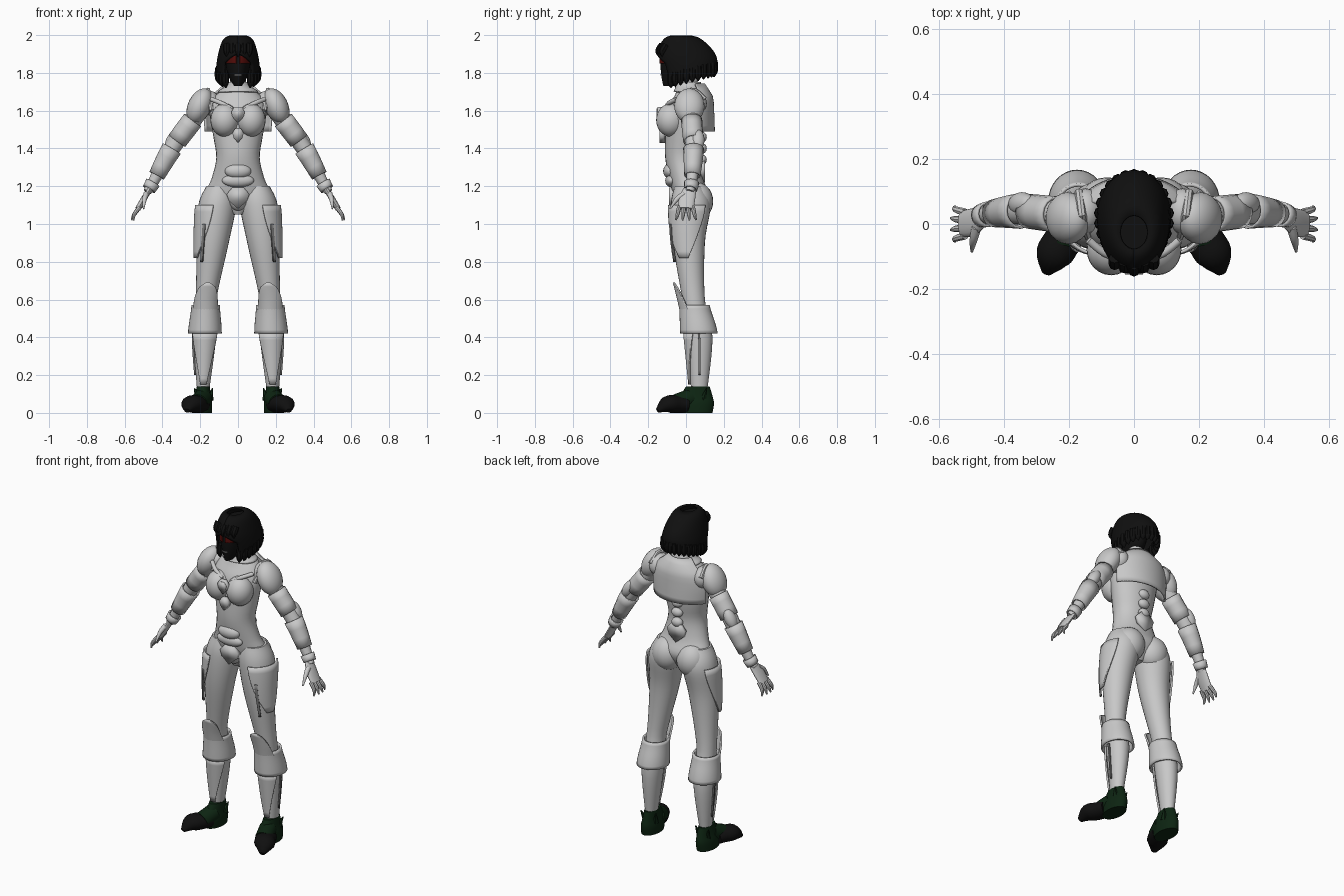
import bpy, bmesh
from math import sin, cos, radians, sqrt
from mathutils import Vector, Matrix

cube = bpy.data.objects.get("Cube")
if cube:
    bpy.data.objects.remove(cube, do_unlink=True)


def material(name, *rgb):
    mat = bpy.data.materials.new(name)
    mat.use_nodes = True
    mat.diffuse_color = (*rgb, 1)
    mat.node_tree.nodes["Principled BSDF"].inputs["Base Color"].default_value = (*rgb, 1)
    return mat


ARMOUR = material("armour_grey", .58, .58, .58)
GROOVE = material("groove_grey", .2, .2, .2)
BLACK = material("hair_black", .005, .005, .005)
GREEN = material("boot_green", .004, .018, .006)
RED = material("eye_red", .09, .004, .003)


def finish(name, bm, mat, mirror=False, thick=0):
    """Turn a bmesh into a smooth shaded object, optionally solidified and mirrored."""
    bmesh.ops.recalc_face_normals(bm, faces=bm.faces)
    mesh = bpy.data.meshes.new(name)
    bm.to_mesh(mesh)
    bm.free()
    mesh.materials.append(mat)
    mesh.shade_smooth()
    mesh.set_sharp_from_angle(angle=radians(40))
    obj = bpy.data.objects.new(name, mesh)
    bpy.context.scene.collection.objects.link(obj)
    if thick:
        solid = obj.modifiers.new("Thickness", 'SOLIDIFY')
        solid.thickness = thick
        solid.offset = 0
    if mirror:
        obj.modifiers.new("Mirror", 'MIRROR')


def spline(*rows, steps=4):
    """Pass a smooth curve through rows of numbers."""
    rows = [Vector(row) for row in rows]
    padded = [rows[0], *rows, rows[-1]]
    curve = []
    for a, b, c, d in zip(padded, padded[1:], padded[2:], padded[3:]):
        for step in range(steps):
            t = step / steps
            curve.append(b + .5 * t * (c - a + t * (2*a - 5*b + 4*c - d + t * (3*(b - c) + d - a))))
    return curve + [rows[-1]]


def skin(name, rings, mat, closed=True, **options):
    """Bridge rings of points; closed rings without thickness get end caps."""
    bm = bmesh.new()
    loops = [[bm.verts.new(point) for point in ring] for ring in rings]
    count = len(loops[0])
    for low, high in zip(loops, loops[1:]):
        for i in range(count if closed else count - 1):
            j = (i + 1) % count
            bm.faces.new((low[i], low[j], high[j], high[i]))
    if closed and not options.get("thick"):
        bm.faces.new(loops[0])
        bm.faces.new(loops[-1])
    finish(name, bm, mat, **options)


def midline(z):
    return 0


def leg_line(z):
    """Sideways position of the leg axis, bent at the knee."""
    return .17 - (z - .6) * (.12 if z > .6 else .03)


def ellipse(row, centre, angles, slant=0):
    """Level ellipse from height, half width, front and back."""
    z, half, front, back = row
    middle, depth = (front + back) / 2, (back - front) / 2
    return [(centre(z) + half * cos(a), middle + depth * sin(a), z + slant * depth * sin(a)) for a in angles]


def turn(count):
    return [radians(360 * i / count) for i in range(count)]


def column(name, profile, mat=ARMOUR, centre=midline, **options):
    skin(name, [ellipse(row, centre, turn(28)) for row in profile], mat, **options)


def section(profile, z):
    """Profile row at a height; profiles run from top to bottom."""
    for upper, lower in zip(profile, profile[1:]):
        if lower[0] <= z:
            return upper.lerp(lower, (upper[0] - z) / (upper[0] - lower[0]))
    return profile[-1].copy()


def wrap(name, profile, top, bottom, grow, flare=0, facing=-90, span=None, mat=ARMOUR,
         centre=midline, steps=8, slant=midline, thick=.01, **options):
    """Shell that follows a profile, covering an arc that may vary from top to bottom."""
    rings = []
    for i in range(steps + 1):
        t = i / steps
        extra = grow + flare * t
        row = section(profile, top + (bottom - top) * t) + Vector((0, extra, -extra, extra))
        angles = turn(32)
        if span:
            angles = [radians(facing + span(t) * (k / 16 - 1)) for k in range(33)]
        rings.append(ellipse(row, centre, angles, slant(t)))
    skin(name, rings, mat, closed=not span, thick=thick, **options)


def tube(name, path, mat=ARMOUR, sides=16, flat=1, grow=0, ref=(0, 1, 0), **options):
    """Sweep an ellipse along a path of x, y, z, radius."""
    rings = []
    for i, point in enumerate(path):
        axis = path[min(i + 1, len(path) - 1)].xyz - path[max(i - 1, 0)].xyz
        u = Vector(ref).cross(axis).normalized()
        v = axis.cross(u).normalized() * flat
        rings.append([point.xyz + (point.w + grow) * (u * cos(a) + v * sin(a)) for a in turn(sides)])
    skin(name, rings, mat, **options)


def ball(name, centre, radii, tilt=0, **options):
    bm = bmesh.new()
    bmesh.ops.create_uvsphere(bm, u_segments=24, v_segments=14, radius=1)
    bm.transform(Matrix.Translation(centre) @ Matrix.Rotation(radians(tilt), 4, 'Y')
                 @ Matrix.Diagonal((*radii, 1)))
    finish(name, bm, ARMOUR, **options)


def shield(name, y, z, width, height, thick=.02):
    """Upright plate with a pointed foot and a rounded top."""
    right = [(.8, -.3), (1, .3), (.5, .9)]
    outline = [(0, -1), *right, *[(-x, up) for x, up in reversed(right)]]
    bm = bmesh.new()
    bm.faces.new([bm.verts.new((x * width, y, z + up * height)) for x, up in outline])
    finish(name, bm, ARMOUR, thick=thick)


# Torso and neck
torso = spline((1.8, .04, -.03, .05), (1.73, .05, -.04, .07), (1.68, .12, -.06, .1), (1.6, .15, -.1, .1),
               (1.46, .13, -.11, .09), (1.35, .115, -.11, .075), (1.24, .14, -.09, .09),
               (1.16, .17, -.07, .12), (1.1, .11, -.05, .1), (1.05, .03, -.03, .06))
column("torso", torso)
ball("breast_plate", (.07, -.08, 1.55), (.076, .078, .088), mirror=True)
tube("collar_strap", spline((.14, -.05, 1.66, .012), (.09, -.09, 1.64, .012), (.03, -.11, 1.61, .01)), mirror=True)
shield("chest_diamond", -.14, 1.58, .036, .045)
shield("chest_diamond_inlay", -.152, 1.58, .027, .034, thick=.008)
shield("sternum_tip", -.125, 1.47, .03, .04, thick=.03)
wrap("neck_collar", torso, 1.75, 1.7, grow=.01)

# Abdomen, pelvis and buttocks
ball("belly_guard", (0, -.085, 1.28), (.07, .036, .04))
ball("belly_guard_lower", (0, -.08, 1.23), (.085, .03, .035))
shield("pelvis_guard", -.075, 1.14, .06, .06, thick=.03)
ball("pelvis_core", (0, -.04, 1.14), (.05, .045, .07))
ball("buttock", (.083, .058, 1.12), (.09, .086, .1), mirror=True)

# Back plate and spine
wrap("back_plate", torso, 1.74, 1.49, grow=.03, flare=.025, facing=90, span=lambda t: 65)
for i in range(3):
    ball("spine_segment", (0, .085, 1.34 + .06 * i), (.035, .025, .028))
shield("lumbar_plate", .09, 1.28, .06, .06)

# Legs and their guards
leg = spline((1.2, .07, -.06, .09), (1.1, .1, -.08, .13), (.9, .085, -.07, .1), (.6, .055, -.02, .1),
             (.4, .06, 0, .14), (.1, .03, .03, .11), steps=6)
on_leg = dict(centre=leg_line, mirror=True)
column("leg", leg, **on_leg)
wrap("thigh_guard", leg, 1.1, .82, grow=.012, facing=-20, span=lambda t: 60 - 45 * t * t, **on_leg)
wrap("thigh_groove", leg, 1, .8, grow=.018, facing=-60, span=lambda t: 4, mat=GROOVE, **on_leg)
wrap("knee_guard", leg, .69, .53, grow=.03, flare=-.015, span=lambda t: 5 + 60 * sqrt(t), **on_leg)
wrap("shin_cuff", leg, .57, .42, grow=.016, flare=.008, **on_leg)
wrap("shin_guard", leg, .42, .15, grow=.008, span=lambda t: 65 - 45 * t, **on_leg)
wrap("calf_groove", leg, .42, .2, grow=.004, facing=0, span=lambda t: 4, mat=GROOVE, **on_leg)

# Boots
heel = spline((.14, .035, 0, .125), (.09, .042, -.03, .14), (.05, .05, -.04, .148), (0, .05, -.03, .14))
column("boot_heel", heel, GREEN, **on_leg)
upright = dict(ref=(0, 0, 1), mirror=True)
tube("boot_instep", spline((.185, .03, .08, .05), (.21, -.05, .05, .05)), GREEN, **upright)
toe = spline((.2, 0, .044, .055), (.22, -.05, .046, .058), (.25, -.1, .044, .055), (.27, -.15, .012, .015))
tube("boot_toe", toe, BLACK, flat=.8, **upright)
tube("boot_inner_fin", spline((.15, .08, .07, .02), (.135, .1, .13, .003)), GREEN, sides=6, mirror=True)
tube("boot_outer_fin", spline((.21, .09, .07, .02), (.23, .11, .13, .003)), GREEN, sides=6, mirror=True)

# Shoulders
ball("shoulder_guard", (.203, .018, 1.625), (.062, .08, .098), tilt=-25, mirror=True)
ball("shoulder_mount", (.15, .04, 1.64), (.055, .07, .065), mirror=True)
strap = spline((.14, -.04, 1.6, .013), (.16, .03, 1.71, .013), (.17, .1, 1.66, .013))
tube("shoulder_strap", strap, ref=(1, 0, 0), sides=8, mirror=True)

# Arms, with guards that follow stretches of the same path
arm = spline((.16, .03, 1.66, .05), (.24, .03, 1.55, .047), (.35, .04, 1.4, .043),
             (.45, .03, 1.22, .028), (.48, .02, 1.17, .022))
tube("arm", arm, mirror=True)
tube("upper_arm_guard", arm[4:8], grow=.005, thick=.008, mirror=True)
tube("forearm_guard", arm[8:12], grow=.008, thick=.008, mirror=True)
tube("wrist_guard", arm[12:15], grow=.008, thick=.008, mirror=True)
ball("elbow_guard", (.345, .062, 1.445), (.033, .036, .062), tilt=-30, mirror=True)

# Hands
tube("palm", spline((.47, .02, 1.18, .013), (.5, .005, 1.13, .016), (.53, 0, 1.08, .015)), flat=2.7, mirror=True)
for i in range(4):
    offset = i - 1.5
    reach = .57 - .012 * abs(offset)
    finger = spline((.52, .024 * offset, 1.09, .012), (.55, .03 * offset, 1.05, .01),
                    (reach, .036 * offset, 1.02, .004))
    tube("finger", finger, sides=8, mirror=True)
tube("thumb", spline((.485, -.01, 1.16, .015), (.495, -.05, 1.13, .012), (.5, -.085, 1.08, .004)), mirror=True)

# Face
face = spline((1.95, .07, -.13, .09), (1.85, .066, -.135, .09), (1.78, .05, -.13, .06), (1.73, .02, -.12, -.05))
column("face", face, BLACK)
wrap("eye", face, 1.89, 1.85, grow=.004, facing=-57, span=lambda t: 26, mat=RED, thick=.006, mirror=True)
wrap("mouth", face, 1.793, 1.786, grow=.003, span=lambda t: 18, mat=GROOVE, thick=.004)

# Hair: a dome that opens around the face and hangs lower at the front
hair = spline((2, .01, -.04, -.02), (1.98, .07, -.11, .07), (1.9, .1, -.15, .15),
              (1.82, .11, -.13, .16), (1.76, .1, -.11, .15), steps=8)
wrap("hair", hair, 1.994, 1.77, grow=0, facing=90, steps=24, mat=BLACK,
     span=lambda t: 180 - 40 * min(1, max(0, 5 * t - 2)), slant=lambda t: .26 * max(0, 2 * t - 1))
for i in range(21):
    angle = radians(14 * i - 50)
    x, y = .104 * cos(angle), .02 + .13 * sin(angle)
    z = 1.77 + .26 * y
    lock = spline((x, y, z + .05, .018), (x, y, z, .019), (x * .95, y, z - .03, .002))
    tube("hair_lock", lock, BLACK, sides=8)
for i in range(5):
    x = .03 * (i - 2)
    y = abs(x) / 3 - .145
    lock = spline((x, y + .02, 1.95, .018), (x, y, 1.915, .018), (x, y, 1.885, .002))
    tube("fringe_lock", lock, BLACK, sides=8)
